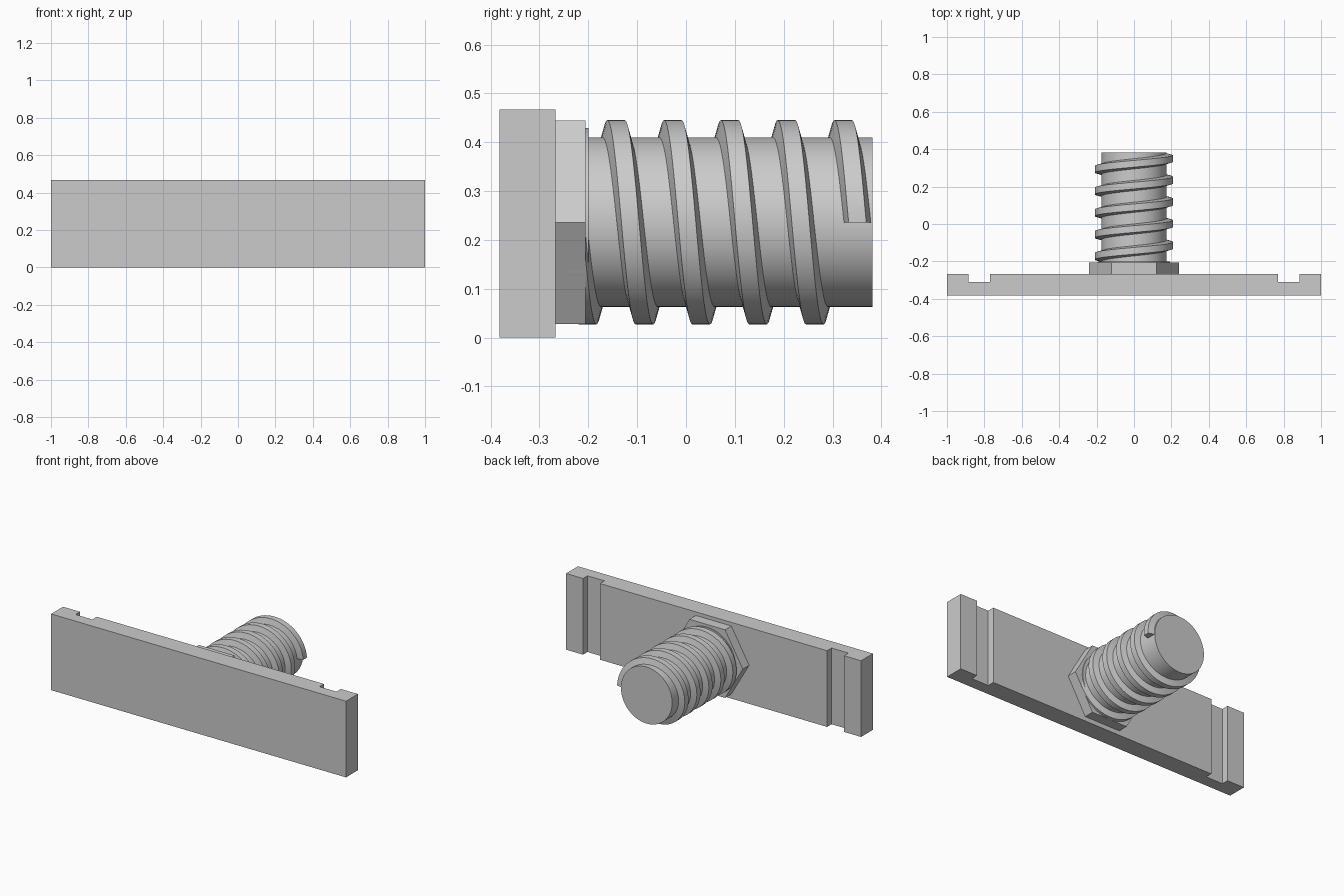
import bpy
import bmesh
from math import pi, cos, sin, radians
from mathutils import Matrix

if "Cube" in bpy.data.objects:
    bpy.data.objects.remove(bpy.data.objects["Cube"], do_unlink=True)

grey = bpy.data.materials.new("plain grey")
grey.use_nodes = True
grey.diffuse_color = (0.6, 0.6, 0.6, 1)
grey.node_tree.nodes["Principled BSDF"].inputs["Base Color"].default_value = (0.6, 0.6, 0.6, 1)

AXIS_Z = 0.236      # height of the screw axis
HEIGHT = 0.467      # plate height
BACK = 0.382        # rear end of the screw


def finish(name, bm, smooth=False):
    bmesh.ops.recalc_face_normals(bm, faces=bm.faces)
    mesh = bpy.data.meshes.new(name)
    bm.to_mesh(mesh)
    bm.free()
    mesh.materials.append(grey)
    obj = bpy.data.objects.new(name, mesh)
    bpy.context.collection.objects.link(obj)
    if smooth:
        bpy.ops.object.select_all(action="DESELECT")
        obj.select_set(True)
        bpy.context.view_layer.objects.active = obj
        bpy.ops.object.shade_smooth_by_angle(angle=radians(20))
    return obj


def rod(name, radius, y0, y1, sides):
    """Prism along y, centred on the screw axis, with a corner at +x."""
    bm = bmesh.new()
    ring = [bm.verts.new((radius * cos(2 * pi * i / sides), y0,
                          AXIS_Z + radius * sin(2 * pi * i / sides))) for i in range(sides)]
    face = bm.faces.new(ring)
    top = bmesh.ops.extrude_face_region(bm, geom=[face])["geom"]
    bmesh.ops.translate(bm, vec=(0, y1 - y0, 0),
                        verts=[v for v in top if isinstance(v, bmesh.types.BMVert)])
    return finish(name, bm, sides > 6)


# Plate: plan outline with a slot near each end, extruded upwards
half = [(1, -0.382), (1, -0.267), (0.885, -0.267), (0.885, -0.31),
        (0.77, -0.31), (0.77, -0.267)]
outline = half + [(-x, y) for x, y in reversed(half)]
bm = bmesh.new()
base = bm.faces.new([bm.verts.new((x, y, 0)) for x, y in outline])
raised = bmesh.ops.extrude_face_region(bm, geom=[base])["geom"]
bmesh.ops.translate(bm, vec=(0, 0, HEIGHT),
                    verts=[v for v in raised if isinstance(v, bmesh.types.BMVert)])
finish("slotted_plate", bm)

# Hexagonal base, collar and shaft
rod("hex_base", 0.241, -0.268, -0.206, 6)
rod("collar", 0.193, -0.21, -0.2, 96)
rod("shaft", 0.1735, -0.21, BACK, 96)

# Thread: a trapezoid swept along a helix, ending square at the +x side
PITCH, TURNS, STEPS = 0.1163, 5, 72
profile = [(0.168, -0.029), (0.209, -0.018), (0.209, 0.018), (0.168, 0.029)]
bm = bmesh.new()
rings = []
for i in range(TURNS * STEPS + 1):
    turn = i / STEPS
    angle = 2 * pi * turn
    y = 0.351 - PITCH * turn
    rings.append([bm.verts.new((r * cos(angle), y + w, AXIS_Z + r * sin(angle)))
                  for r, w in profile])
for a, b in zip(rings, rings[1:]):
    for k in range(4):
        n = (k + 1) % 4
        bm.faces.new((a[k], a[n], b[n], b[k]))
bm.faces.new(rings[0])
bm.faces.new(rings[-1])
finish("screw_thread", bm, True)
